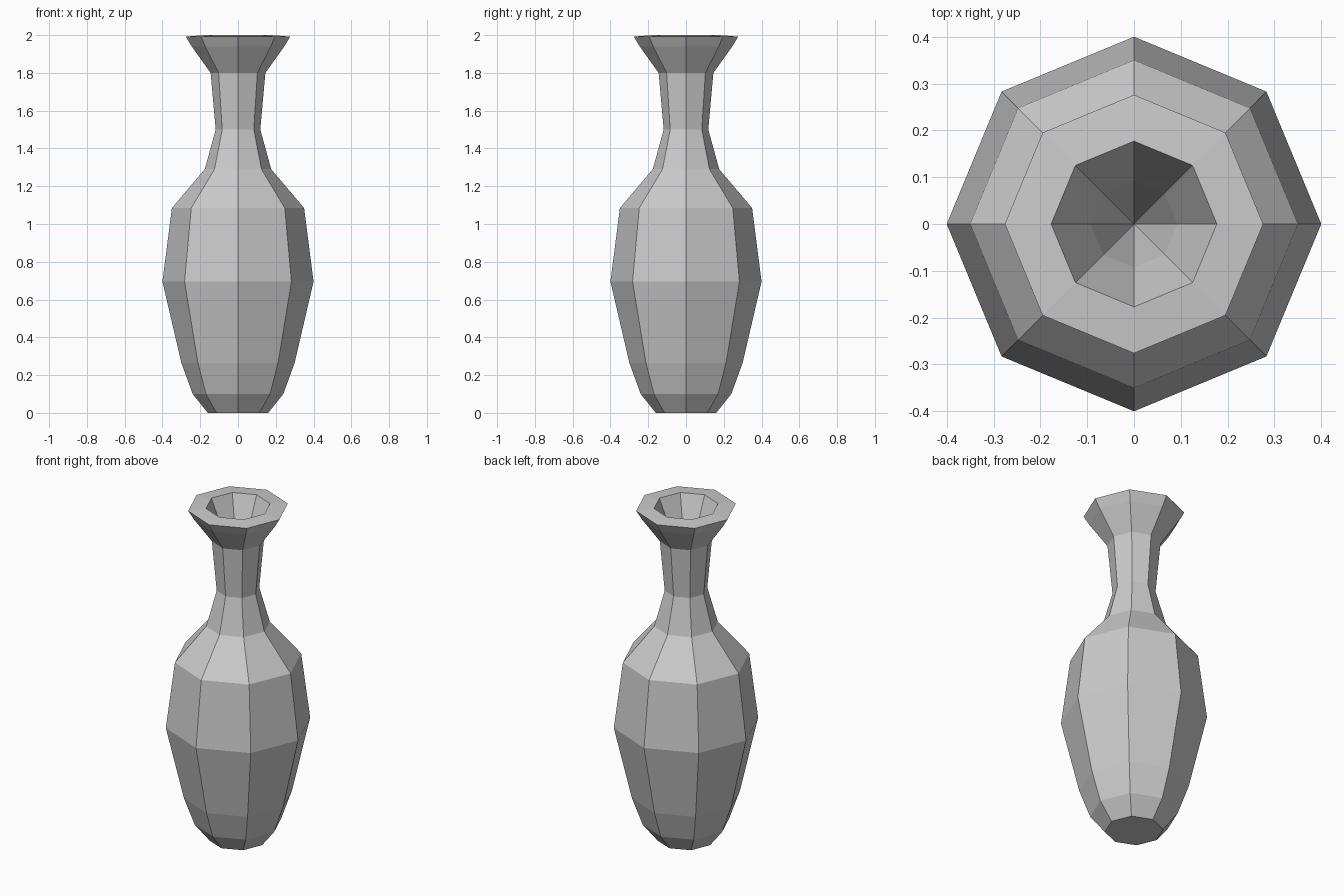
import bpy, bmesh, math

if "Cube" in bpy.data.objects:
    bpy.data.objects.remove(bpy.data.objects["Cube"])

SIDES = 8

# (radius, height) outline: foot, belly, shoulder, neck, flared lip, then down inside
PROFILE = [(0.16, 0.0), (0.24, 0.10), (0.30, 0.265), (0.40, 0.695), (0.35, 1.085),
           (0.176, 1.29), (0.118, 1.50), (0.145, 1.80), (0.245, 1.94), (0.276, 1.992),
           (0.177, 2.0), (0.093, 1.80)]
WELL_BOTTOM = 1.50

bm = bmesh.new()

# Octagonal rings with corners on the axes
rings = []
for r, z in PROFILE:
    rings.append([bm.verts.new((r * math.cos(math.tau * i / SIDES),
                                r * math.sin(math.tau * i / SIDES), z))
                  for i in range(SIDES)])

# Walls
for lower, upper in zip(rings, rings[1:]):
    for i in range(SIDES):
        j = (i + 1) % SIDES
        bm.faces.new((lower[i], lower[j], upper[j], upper[i]))

# Base and pointed well inside the neck
bm.faces.new(rings[0][::-1])
tip = bm.verts.new((0, 0, WELL_BOTTOM))
for i in range(SIDES):
    bm.faces.new((rings[-1][i], rings[-1][(i + 1) % SIDES], tip))

bmesh.ops.recalc_face_normals(bm, faces=bm.faces)
mesh = bpy.data.meshes.new("vase")
bm.to_mesh(mesh)
bm.free()
vase = bpy.data.objects.new("vase", mesh)
bpy.context.collection.objects.link(vase)
